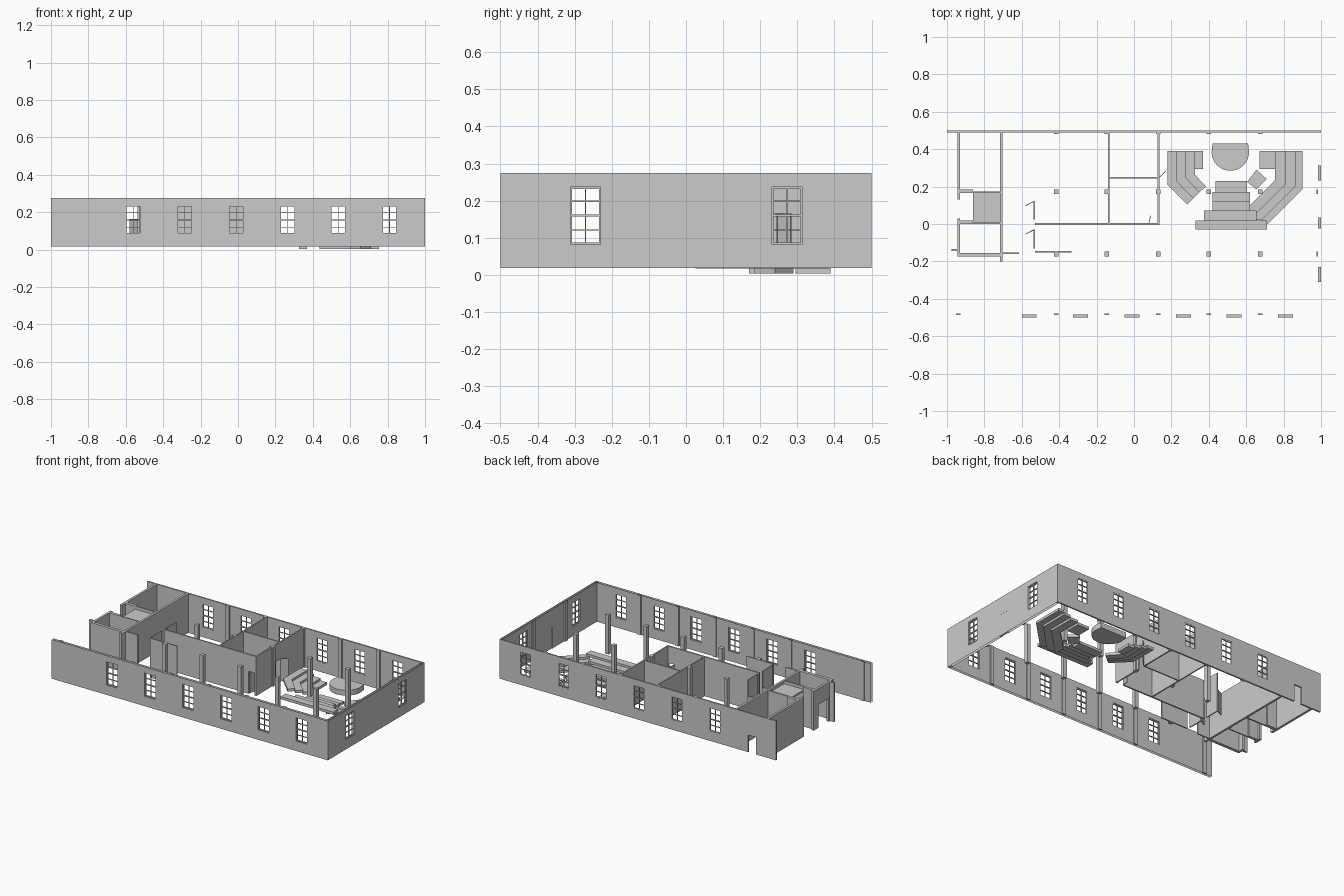
import bpy, bmesh, math
from mathutils import Vector

if "Cube" in bpy.data.objects:
    bpy.data.objects.remove(bpy.data.objects["Cube"])

Z0, Z1 = 0.018, 0.275


def finish(name, bm):
    bmesh.ops.remove_doubles(bm, verts=bm.verts, dist=1e-5)
    bmesh.ops.recalc_face_normals(bm, faces=bm.faces)
    me = bpy.data.meshes.new(name)
    bm.to_mesh(me)
    bm.free()
    ob = bpy.data.objects.new(name, me)
    bpy.context.collection.objects.link(ob)
    return ob


def add_box(bm, x0, x1, y0, y1, z0=Z0, z1=Z1):
    r = bmesh.ops.create_cube(bm, size=1)
    for v in r['verts']:
        v.co = Vector((x0 + (v.co.x + .5) * (x1 - x0),
                       y0 + (v.co.y + .5) * (y1 - y0),
                       z0 + (v.co.z + .5) * (z1 - z0)))


def boxes(name, items):
    bm = bmesh.new()
    for it in items:
        add_box(bm, *it)
    return finish(name, bm)


def prism(name, pts, z0, z1):
    bm = bmesh.new()
    f = bm.faces.new([bm.verts.new((x, y, z0)) for x, y in pts])
    r = bmesh.ops.extrude_face_region(bm, geom=[f])
    for v in r['geom']:
        if isinstance(v, bmesh.types.BMVert):
            v.co.z = z1
    return finish(name, bm)


def wall(name, axis, a, b, d0, d1, openings=(), caps=True):
    """Wall running along axis from a to b, between depths d0 and d1, with (u0, u1, z0, z1) openings."""
    us = sorted({a, b, *[u for o in openings for u in o[:2]]})
    zs = sorted({Z0, Z1, *[z for o in openings for z in o[2:]]})

    def solid(i, j):
        if not (0 <= i < len(us) - 1 and 0 <= j < len(zs) - 1):
            return None
        u, z = (us[i] + us[i + 1]) / 2, (zs[j] + zs[j + 1]) / 2
        return not any(o[0] < u < o[1] and o[2] < z < o[3] for o in openings)

    bm = bmesh.new()

    def quad(pts):
        bm.faces.new([bm.verts.new((u, d, z) if axis == 'x' else (d, u, z)) for u, d, z in pts])

    for i in range(len(us) - 1):
        for j in range(len(zs) - 1):
            if not solid(i, j):
                continue
            u0, u1, z0, z1 = us[i], us[i + 1], zs[j], zs[j + 1]
            for d in (d0, d1):
                quad([(u0, d, z0), (u1, d, z0), (u1, d, z1), (u0, d, z1)])
            for di, dj, p, q in ((-1, 0, (u0, z0), (u0, z1)), (1, 0, (u1, z0), (u1, z1)),
                                 (0, -1, (u0, z0), (u1, z0)), (0, 1, (u0, z1), (u1, z1))):
                n = solid(i + di, j + dj)
                if n is False or (n is None and caps):
                    quad([(p[0], d0, p[1]), (q[0], d0, q[1]), (q[0], d1, q[1]), (p[0], d1, p[1])])
    return finish(name, bm)


def window(name, axis, c, d, z0=.082, z1=.237, w=.08):
    """Two sashes of two by two panes."""
    t, h = .0015, .004
    bars = [(c - w / 2, c - w / 2 + .004, z0, z1), (c + w / 2 - .004, c + w / 2, z0, z1),
            (c - t, c + t, z0, z1)]
    for k in range(5):
        z = z0 + (z1 - z0) * k / 4
        g = .0028 if k % 2 == 0 else t
        z = min(max(z, z0 + g), z1 - g)
        bars.append((c - w / 2, c + w / 2, z - g, z + g))
    boxes(name, [(u0, u1, d - h, d + h, a, b) if axis == 'x' else (d - h, d + h, u0, u1, a, b)
                 for u0, u1, a, b in bars])


# outer shell, left end open
win_x = [-.56, -.285, -.01, .265, .535, .81]
win_y = [-.271, .272]
holes = [(x - .04, x + .04, .082, .237) for x in win_x]
wall('front_wall', 'x', -1, 1, -.5, -.484, holes, caps=False)
wall('back_wall', 'x', -1, 1, .49, .5, holes + [(-.855, -.8, Z0, .13)])
wall('right_wall', 'y', -.5, .5, .984, 1,
     [(y - .04, y + .04, .082, .237) for y in win_y] + [(-.025, .035, Z0, .16)], caps=False)
boxes('right_door', [(.988, .9995, -.025, .035, Z0, .16)])
for i, x in enumerate(win_x):
    window(f'front_window_{i}', 'x', x, -.491)
    window(f'back_window_{i}', 'x', x, .495)
for i, y in enumerate(win_y):
    window(f'right_window_{i}', 'y', y, .991)

# posts and wall pilasters
post_x = [-.415, -.145, .13, .40, .675]
s = .0125
boxes('posts', [(x - s, x + s, y - s, y + s) for x in post_x for y in (.172, -.16)])
boxes('front_pilasters', [(x - s, x + s, -.486, -.478) for x in post_x + [-.94]])
boxes('back_pilasters', [(x - s, x + s, .482, .491) for x in post_x])
boxes('right_pilasters', [(.976, .985, y - s, y + s) for y in (.172, -.16)])

# stair core on the left end
wall('core_inner_wall', 'y', -.2, .49, -.716, -.702)
wall('core_outer_wall_back', 'y', .13, .49, -.945, -.93)
wall('core_outer_wall_front', 'y', -.175, .03, -.945, -.93, [(-.125, -.02, Z0, .17)])
boxes('core_cross_walls', [(-.93, -.86, .165, .185), (-.86, -.716, .165, .175),
                           (-.93, -.86, 0, .018), (-.86, -.716, 0, .008),
                           (-.945, -.716, -.175, -.155), (-.975, -.93, -.145, -.135)])
boxes('core_ceiling', [(-.86, -.716, .008, .165, .245, .255)])

# partitions of the corridor and back rooms
wall('corridor_wall', 'x', -.53, .135, -.005, .005, [(.08, .122, Z0, .165)])
wall('room_left_wall', 'y', .005, .49, -.139, -.131)
wall('room_right_wall', 'y', .005, .49, .126, .135, [(.2, .245, Z0, .165)])
boxes('room_divider', [(-.131, .126, .243, .251)])
boxes('corridor_screens', [(-.71, -.615, -.16, -.152), (-.53, -.335, -.153, -.145)])
boxes('corridor_posts', [(-.537, -.53, .025, .12), (-.537, -.53, -.13, -.03)])


# open door leaves
def leaf(name, x, y, length, angle):
    ob = boxes(name, [(0, length, -.002, .002, Z0, .165)])
    ob.location = (x, y, 0)
    ob.rotation_euler.z = math.radians(angle)


leaf('room_door_front', .08, .005, .04, 78)
leaf('room_door_side', .133, .247, .05, 45)
leaf('corridor_door_back', -.534, .122, .052, 208)
leaf('corridor_door_front', -.534, -.03, .052, 208)


# tiered seating platforms, each row a step higher than the one inside it
def tier(name, pts, level):
    z = .003 + .014 * level
    prism(name, pts, z, z + .017)


left = [((.325, .39), (.325, .265), (.385, .20)), ((.275, .39), (.275, .25), (.35, .17)),
        ((.228, .39), (.228, .23), (.318, .137)), ((.18, .39), (.18, .21), (.285, .105))]
right = [((.755, .39), (.755, .235), (.62, .10)), ((.81, .39), (.81, .215), (.62, .025)),
         ((.86, .39), (.86, .20), (.68, .02)), ((.90, .39), (.90, .185), (.715, .0))]
for side, rows in (('left', left), ('right', right)):
    for i in range(3):
        tier(f'{side}_tier_{i + 1}', list(rows[i]) + list(rows[i + 1])[::-1], i + 1)
tier('left_tier_0', [(.325, .295), (.37, .295), (.37, .39), (.325, .39)], 0)
tier('right_tier_0', [(.67, .295), (.755, .295), (.755, .39), (.67, .39)], 0)
tier('right_tier_corner', [(.605, .225), (.655, .29), (.71, .24), (.655, .185)], 0)
center_rows = [(.435, .605, .17, .23), (.42, .62, .122, .17), (.42, .62, .072, .122),
               (.375, .655, .02, .072), (.33, .71, -.03, .02)]
for i, (x0, x1, y0, y1) in enumerate(center_rows):
    tier(f'center_tier_{i}', [(x0, y0), (x1, y0), (x1, y1), (x0, y1)], i)

# round-fronted stage
arc = [(.515 + .1 * math.cos(math.pi + math.pi * k / 24), .385 + .1 * math.sin(math.pi + math.pi * k / 24))
       for k in range(25)]
prism('stage', arc + [(.61, .43), (.42, .43)], .02, .055)
